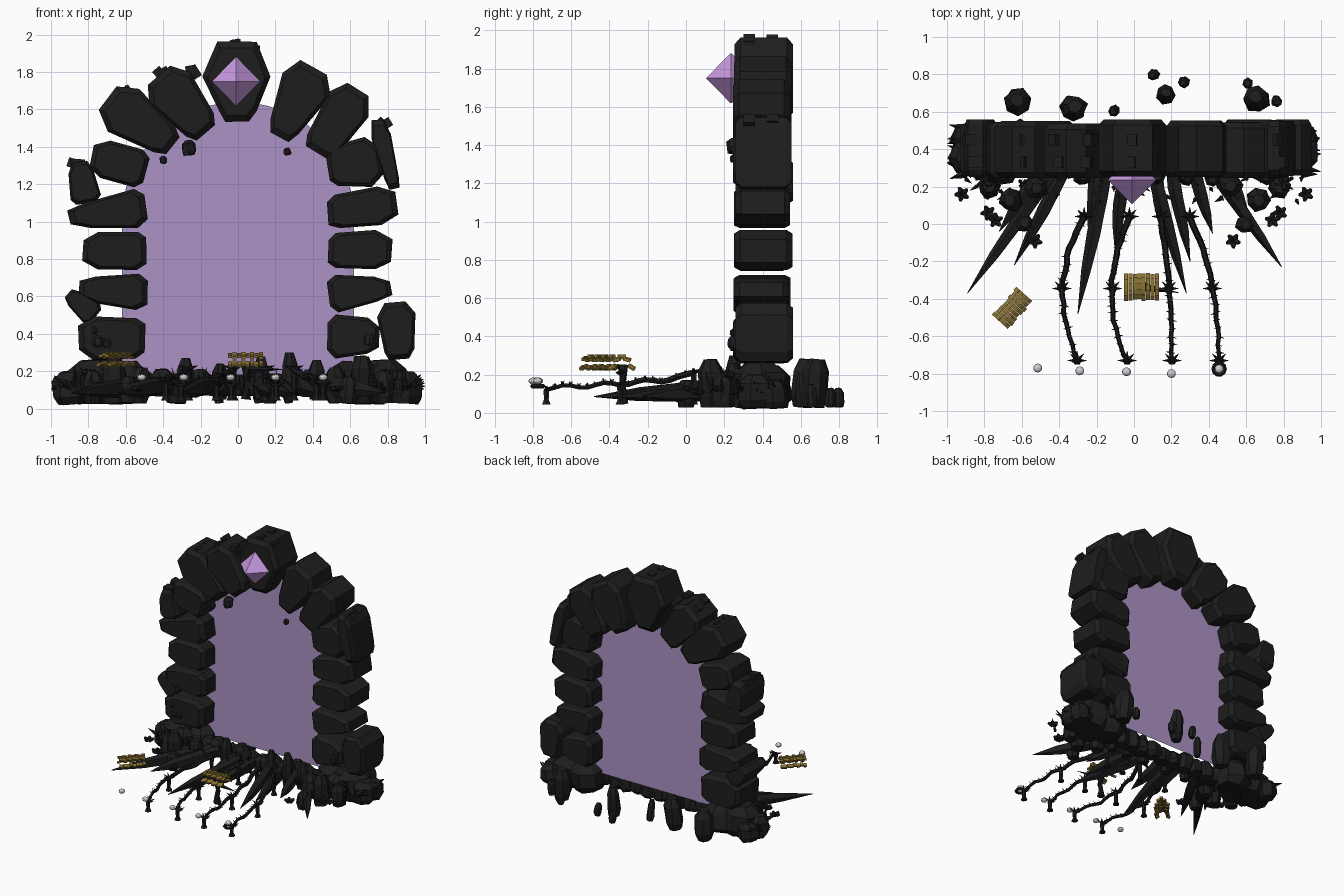
import bpy, bmesh, math, random
from mathutils import Vector, Matrix

random.seed(7)
cube = bpy.data.objects.get("Cube")
if cube:
    bpy.data.objects.remove(cube, do_unlink=True)


def material(name, r, g, b):
    m = bpy.data.materials.new(name)
    m.use_nodes = True
    m.diffuse_color = (r, g, b, 1)
    m.node_tree.nodes["Principled BSDF"].inputs["Base Color"].default_value = (r, g, b, 1)
    return m


STONE = material("dark stone", .0125, .0125, .0125)
VINE = material("black vine", .011, .011, .011)
PORTAL = material("portal violet", .41, .29, .55)
CRYSTAL = material("crystal violet", .56, .31, .73)
GOLD = material("woven straw", .24, .16, .03)
PEARL = material("pale pearl", .66, .62, .66)


def finish(bm, name, mat):
    bmesh.ops.recalc_face_normals(bm, faces=bm.faces)
    mesh = bpy.data.meshes.new(name)
    bm.to_mesh(mesh)
    bm.free()
    mesh.materials.append(mat)
    ob = bpy.data.objects.new(name, mesh)
    bpy.context.collection.objects.link(ob)
    return ob


def loft(bm, rings):
    """Skin a row of equal rings and cap both ends."""
    rows = [[bm.verts.new(p) for p in ring] for ring in rings]
    n = len(rows[0])
    for a, b in zip(rows, rows[1:]):
        for i in range(n):
            j = (i + 1) % n
            bm.faces.new((a[i], a[j], b[j], b[i]))
    bm.faces.new(rows[0])
    bm.faces.new(rows[-1])


def tube(bm, pts, radii, sides=6, squash=1.0, rough=0.0):
    """Loft a ring of the given radius at each path point."""
    pts = [Vector(p) for p in pts]
    rings = []
    for k, (p, r) in enumerate(zip(pts, radii)):
        t = (pts[min(k + 1, len(pts) - 1)] - pts[max(k - 1, 0)]).normalized()
        side = t.cross(Vector((0, 0, 1)))
        side = side.normalized() if side.length > .01 else Vector((1, 0, 0))
        up = side.cross(t)
        ring = []
        for i in range(sides):
            a = math.tau * i / sides
            q = r * (1 + random.uniform(-rough, rough))
            ring.append(p + q * (math.cos(a) * side + math.sin(a) * squash * up))
        rings.append(ring)
    loft(bm, rings)


def boulder(bm, x, y, r, low, high, lean=.2):
    h = high - low
    dx, dy = (random.uniform(-lean, lean) * r for _ in range(2))
    pts = [(x + dx * f, y + dy * f, low + h * f) for f in (0, .25, .75, 1)]
    tube(bm, pts, [r * .75, r, r * .95, r * .5], 7, rough=.15)


def thorn(bm, base, direction, length, r):
    base, d = Vector(base), Vector(direction).normalized()
    tube(bm, [base, base + d * length], [r, r * .08], 4)


def brick(bm, centre, size, rot):
    m = Matrix.Translation(centre) @ rot.to_4x4() @ Matrix.Diagonal((*size, 1))
    bmesh.ops.create_cube(bm, size=1, matrix=m)


# Arch stones: x, z, length, inner width, outer width, outward angle
arch = [
    (-.3, 1.63, .4, .2, .28, 130), (.315, 1.64, .41, .17, .28, 64),
    (-.52, 1.53, .43, .17, .28, 144), (.535, 1.54, .41, .2, .24, 57),
    (-.635, 1.315, .3, .2, .21, 165), (.62, 1.31, .29, .21, .26, 8),
    (-.83, 1.21, .23, .17, .14, 100), (.79, 1.36, .38, .08, .11, 104),
    (-.695, 1.05, .42, .2, .13, 188), (.66, 1.07, .37, .18, .21, 8),
    (-.66, .845, .34, .2, .19, 180), (.65, .845, .34, .18, .21, 0),
    (-.67, .63, .37, .19, .14, 176), (.65, .63, .34, .2, .13, 5),
    (-.835, .555, .19, .13, .1, 140), (.85, .42, .31, .16, .2, 95),
    (-.675, .38, .36, .22, .23, 180), (.62, .385, .28, .22, .19, 0),
]


def arch_stone(name, x, z, length, w_in, w_out, angle, shoulder=.26):
    bm = bmesh.new()
    a = math.radians(angle)
    u, v = Vector((math.cos(a), 0, math.sin(a))), Vector((-math.sin(a), 0, math.cos(a)))
    half = [(-.5, .33 * w_in), (-.36, .5 * w_in), (shoulder, .5 * w_out), (.5, .28 * w_out)]
    outline = half + [(f, -w) for f, w in reversed(half)]
    outline = [u * f * length * random.uniform(.96, 1.04) + v * w * random.uniform(.94, 1.08)
               for f, w in outline]
    front, back = .245 + random.uniform(0, .015), .545 + random.uniform(-.015, .015)
    rings = []
    for y, s in ((front, .84), (front + .03, 1), (back - .03, 1), (back, .84)):
        rings.append([Vector((x, y, z)) + p * s for p in outline])
    loft(bm, rings)
    finish(bm, name, STONE)


arch_stone("keystone", -.005, 1.75, .44, .2, .375, 90, .06)
for row in arch:
    arch_stone("arch_stone", *row)

# Broken chips on the outer rim of the arch
bm = bmesh.new()
for x, z in ((-.4, 1.79), (-.25, 1.8), (-.6, 1.69), (-.87, 1.31), (.77, 1.52), (.1, 1.91), (0, 1.94)):
    for y in (.33, .45):
        turn = Matrix.Rotation(math.atan2(x, z - 1) + random.uniform(-.3, .3), 3, 'Y')
        brick(bm, (x + random.uniform(-.02, .02), y, z), (.05, .06, .07), turn)
finish(bm, "rim_chips", STONE)

# Loose fragments in front of the portal and on the lower stones
bm = bmesh.new()
for x, z, r in ((-.4, 1.33, .02), (-.26, 1.395, .04), (.265, 1.375, .02),
                (-.75, .36, .03), (-.7, .35, .025), (-.77, .42, .02), (.7, .37, .03)):
    boulder(bm, x, .25, r, z - r, z + r)
finish(bm, "loose_fragments", STONE)

# Portal sheet: straight sides under a round top
bm = bmesh.new()
R, SPRING, SHEET_Y = .62, 1.02, .4
outline = [(-R, .18), (R, .18)]
outline += [(R * math.cos(math.pi * i / 24), SPRING + R * math.sin(math.pi * i / 24)) for i in range(25)]
bm.faces.new([bm.verts.new((x, SHEET_Y, z)) for x, z in outline])
finish(bm, "portal_sheet", PORTAL)

# Keystone crystal
bm = bmesh.new()
tube(bm, [(-.01, .235, 1.62), (-.01, .235, 1.75), (-.01, .235, 1.88)], [.003, .13, .003], 4)
finish(bm, "keystone_crystal", CRYSTAL)

# Corner foundations, front boulders and sprigs, mirrored
for side, label in ((-1, "right"), (1, "left")):
    bm = bmesh.new()
    for x, y, r, top in ((.6, .4, .14, .25), (.77, .39, .15, .26), (.88, .37, .11, .2),
                         (.9, .46, .085, .17), (.7, .3, .1, .23)):
        boulder(bm, side * x, y, r, .03, top)
    finish(bm, label + "_foundation", STONE)
    bm = bmesh.new()
    for x, y, r, top in ((.66, .13, .065, .28), (.59, 0, .05, .17), (.78, .2, .06, .2), (.53, .2, .06, .22)):
        boulder(bm, side * x, y, r, .03, top)
    finish(bm, label + "_front_boulders", STONE)
    bm = bmesh.new()
    for x, y, z in ((.92, .16, .12), (.78, .06, .1), (.74, .02, .12), (.53, -.09, .1), (.8, .22, .19)):
        for k in range(5):
            a = math.tau * k / 5 + x * 9
            d = Vector((math.cos(a), math.sin(a), .4)) * .035
            p = Vector((side * x, y, z))
            tube(bm, [p, p + d * .6, p + d * 1.1], [.009, .016, .008], 5)
    for k in range(9):
        thorn(bm, (side * .9, .27 + k * .03, .12), (side, random.uniform(-.4, .4), random.uniform(-.3, .8)), .1, .025)
    finish(bm, label + "_sprigs", VINE)

# Upright rocks scattered behind
bm = bmesh.new()
for x, y, r, top in ((-.62, .65, .07, .28), (-.33, .61, .07, .28), (-.1, .61, .03, .2),
                     (.17, .69, .05, .28), (.11, .8, .03, .13), (.27, .76, .03, .13),
                     (.66, .66, .075, .28), (.76, .66, .03, .15), (.61, .75, .03, .12)):
    boulder(bm, x, y, r, .03, top, lean=.4)
finish(bm, "back_rocks", STONE)

# Low sill rocks and upright shards below the portal
bm = bmesh.new()
for k in range(11):
    x = -.5 + k * .1
    boulder(bm, x, .33 + random.uniform(-.02, .02), .07, .07, random.uniform(.18, .22))
for x, top in ((-.28, .27), (.12, .28), (.28, .3), (-.1, .24), (.42, .26)):
    boulder(bm, x, .25, .045, .05, top)
finish(bm, "sill_rocks", STONE)
bm = bmesh.new()
for k in range(60):
    p = (random.uniform(-.9, .9), random.uniform(.12, .28), .1)
    thorn(bm, p, (random.uniform(-.4, .4), -.2, 1), random.uniform(.08, .15), .012)
finish(bm, "sill_thorns", VINE)

# Long blades fanning out over the ground: root x, tip x, tip y
for root, tip, reach in ((-.42, -.89, -.37), (-.36, -.64, -.22), (-.14, -.3, -.48), (-.2, -.23, -.13),
                         (-.48, -.72, -.04), (.1, .28, -.37), (.42, .79, -.23), (.32, .42, -.05),
                         (.12, .17, -.1), (.2, .3, -.2), (-.05, -.1, -.15), (.5, .62, -.02)):
    bm = bmesh.new()
    a, b = Vector((root, .3, .13)), Vector((tip, reach, .085))
    tube(bm, [a.lerp(b, f) for f in (0, .2, .45, .7, 1)], [.03, .038, .038, .028, .002], 5, 1.4, .1)
    finish(bm, "ground_blade", STONE)

# Thorny vines on posts: x at root, middle and end
for x0, x1, x2 in ((-.27, -.38, -.3), (-.02, -.12, -.04), (.14, .19, .2), (.3, .42, .45)):
    bm = bmesh.new()
    path = []
    for k in range(19):
        f = k / 18
        x = x0 * (1 - f) * (1 - 2 * f) + x1 * 4 * f * (1 - f) + x2 * f * (2 * f - 1)
        z = .21 - .08 * math.sqrt(f) + .01 * math.sin(k * 1.3)
        path.append(Vector((x + random.uniform(-.006, .006), .04 - .77 * f, z)))
    tube(bm, path, [.018 - .0004 * k for k in range(19)], 6)
    for k, p in enumerate(path):
        for s in (-1, 1):
            thorn(bm, p, (s, random.uniform(-.6, .6), random.uniform(0, 1.5)), .032, .006)
        if k in (0, 9, 18):
            for j in range(5):
                a = j * math.pi / 4
                thorn(bm, p, (math.cos(a), math.sin(a), .4), .055, .013)
            tube(bm, [(p.x, p.y, .045), (p.x, p.y, .07), (p.x, p.y, p.z)], [.026, .014, .018], 6)
    finish(bm, "thorn_vine", VINE)

# Pearls in front of the vines, the last one set in a collar
for x, y in ((-.515, -.77), (-.29, -.785), (-.04, -.79), (.2, -.8), (.455, -.775)):
    bm = bmesh.new()
    squash = Matrix.Translation((x, y, .167)) @ Matrix.Diagonal((1, 1, .75, 1))
    bmesh.ops.create_icosphere(bm, subdivisions=2, radius=.024, matrix=squash)
    finish(bm, "pearl", PEARL)
bpy.ops.mesh.primitive_torus_add(major_radius=.03, minor_radius=.012, major_segments=10,
                                 minor_segments=5, location=(.455, -.775, .14))
collar = bpy.context.object
collar.name = "pearl_collar"
collar.data.materials.append(VINE)


# Woven mats of short overlapping slats, arched over their width
def woven_mat(x, y, z, width, depth, turn):
    bm = bmesh.new()
    spin = Matrix.Rotation(turn, 3, 'Z')
    cols, rows = 8, 5
    for i in range(cols):
        for j in range(rows):
            u, v = (i + .5) / cols - .5, (j + .5) / rows - .5
            sag = .035 - v * v * .34 + .006 * ((i + j) % 2)
            p = Vector((u * width, v * depth + random.uniform(-.006, .006), sag))
            rot = spin @ Matrix.Rotation(-v * 1.3, 3, 'X')
            brick(bm, Vector((x, y, z)) + spin @ p, (width / cols * .92, depth / rows * 1.4, .016), rot)
    finish(bm, "woven_mat", GOLD)


woven_mat(-.65, -.45, .255, .2, .1, math.radians(48))
woven_mat(.04, -.335, .255, .19, .13, 0)

# Gnarled stump under the middle mat
bm = bmesh.new()
tube(bm, [(.04, -.33, .05), (.05, -.33, .15), (.04, -.33, .25)], [.03, .02, .03], 6, rough=.2)
thorn(bm, (.06, -.34, .21), (1, -.15, 0), .18, .02)
finish(bm, "mat_stump", VINE)
